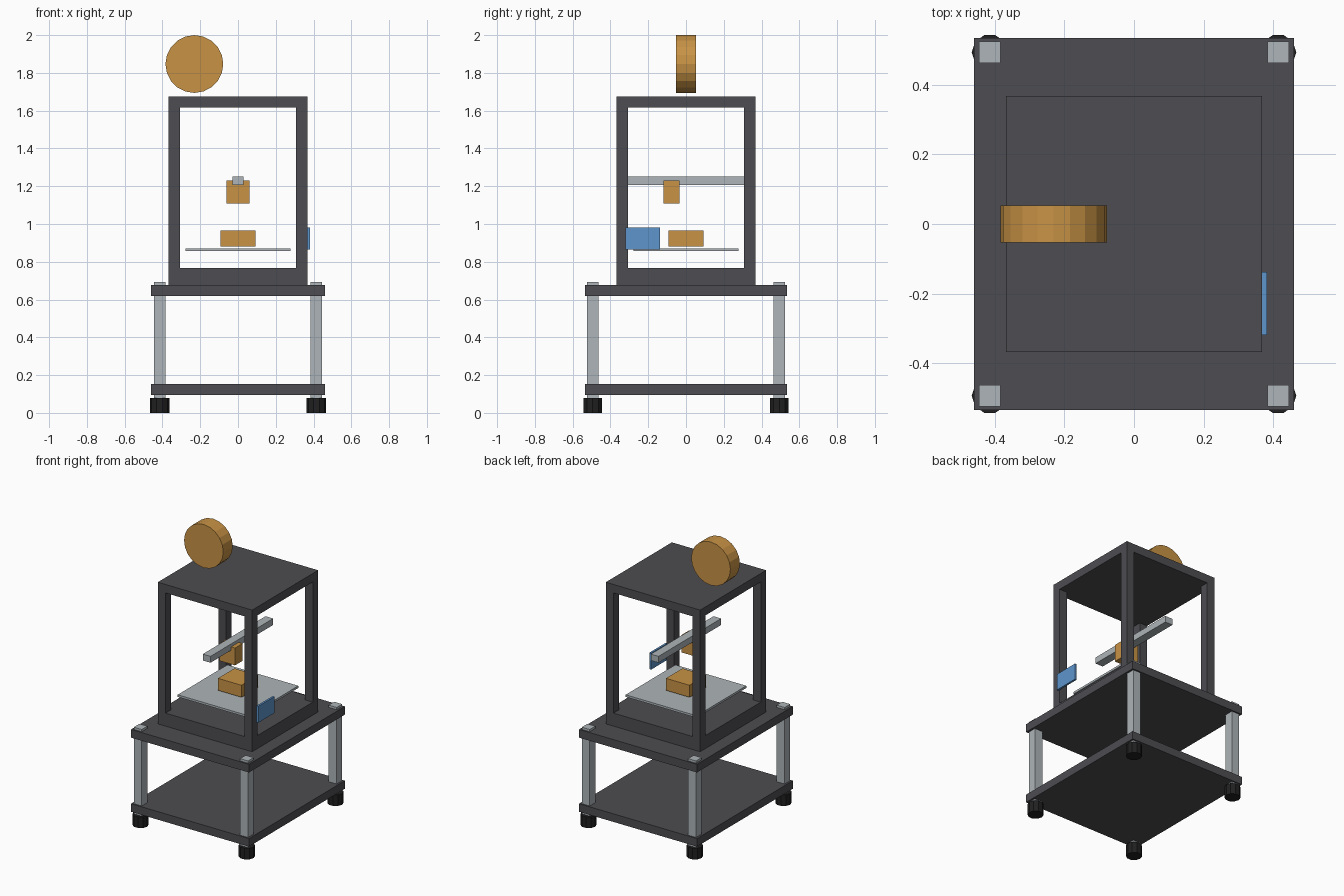
import bpy
import bmesh
import math
from mathutils import Matrix, Vector

default = bpy.data.objects.get("Cube")
if default:
    bpy.data.objects.remove(default, do_unlink=True)


def material(name, rgb):
    mat = bpy.data.materials.new(name)
    mat.use_nodes = True
    colour = (*rgb, 1.0)
    mat.diffuse_color = colour
    mat.node_tree.nodes["Principled BSDF"].inputs["Base Color"].default_value = colour
    return mat


CHARCOAL = material("charcoal", (0.075, 0.073, 0.083))
ALUMINIUM = material("aluminium", (0.42, 0.46, 0.48))
ORANGE = material("orange", (0.58, 0.29, 0.06))
BLUE = material("blue", (0.11, 0.30, 0.60))
BLACK = material("black", (0.015, 0.015, 0.016))


def add_object(name, bm, mat):
    bmesh.ops.recalc_face_normals(bm, faces=bm.faces)
    mesh = bpy.data.meshes.new(name)
    bm.to_mesh(mesh)
    bm.free()
    mesh.materials.append(mat)
    obj = bpy.data.objects.new(name, mesh)
    bpy.context.collection.objects.link(obj)
    return obj


def box(name, mat, x, y, z):
    """Box from (min, max) ranges on each axis."""
    ranges = (x, y, z)
    centre = Vector([(a + b) / 2 for a, b in ranges])
    size = [b - a for a, b in ranges]
    bm = bmesh.new()
    bmesh.ops.create_cube(bm, size=1.0, matrix=Matrix.Translation(centre) @ Matrix.Diagonal((*size, 1)))
    return add_object(name, bm, mat)


def prism(name, mat, centre, radius, depth, sides, axis):
    """Flat-sided cylinder with its first corner on +x, along z or y."""
    bm = bmesh.new()
    base = [bm.verts.new((radius * math.cos(2 * math.pi * i / sides),
                          radius * math.sin(2 * math.pi * i / sides),
                          -depth / 2)) for i in range(sides)]
    face = bm.faces.new(base)
    result = bmesh.ops.extrude_face_region(bm, geom=[face], use_keep_orig=True)
    top = [v for v in result["geom"] if isinstance(v, bmesh.types.BMVert)]
    bmesh.ops.translate(bm, verts=top, vec=(0, 0, depth))
    turn = Matrix.Rotation(math.pi / 2, 4, "X") if axis == "y" else Matrix()
    bm.transform(Matrix.Translation(centre) @ turn)
    return add_object(name, bm, mat)


def both(half):
    return (-half, half)


# Cart shelves
for name, z in (("lower_shelf", (0.095, 0.152)), ("upper_shelf", (0.618, 0.676))):
    box(name, CHARCOAL, both(0.46), both(0.535), z)

# Cart legs and feet, enclosure posts
OUTER, POST = 0.368, 0.06
LEG_X, LEG_Y, LEG_HALF = 0.415, 0.494, 0.031
for sx, side in ((-1, "right"), (1, "left")):
    for sy, end in ((-1, "front"), (1, "back")):
        x, y = sx * LEG_X, sy * LEG_Y
        box(f"leg_{end}_{side}", ALUMINIUM, (x - LEG_HALF, x + LEG_HALF),
            (y - LEG_HALF, y + LEG_HALF), (0.08, 0.692))
        prism(f"foot_{end}_{side}", BLACK, (x, y, 0.039), 0.052, 0.078, 10, "z")
        px = sorted((sx * OUTER, sx * (OUTER - POST)))
        py = sorted((sy * OUTER, sy * (OUTER - POST)))
        box(f"enclosure_post_{end}_{side}", CHARCOAL, px, py, (0.768, 1.616))

# Enclosure base and roof
box("enclosure_base", CHARCOAL, both(OUTER), both(OUTER), (0.676, 0.768))
box("enclosure_roof", CHARCOAL, both(OUTER), both(OUTER), (1.616, 1.676))

# Build plate, printed block, rail and print head
box("build_plate", ALUMINIUM, both(0.277), both(0.277), (0.856, 0.871))
box("printed_block", ORANGE, both(0.092), both(0.092), (0.881, 0.966))
box("gantry_rail", ALUMINIUM, both(0.03), both(0.35), (1.207, 1.252))
box("print_head", ORANGE, both(0.061), (-0.12, -0.035), (1.109, 1.231))

# Control screen on the left side
box("control_screen", BLUE, (0.368, 0.382), (-0.319, -0.138), (0.866, 0.982))

# Filament spool above the roof
prism("filament_spool", ORANGE, (-0.231, 0, 1.847), 0.153, 0.106, 20, "y")
